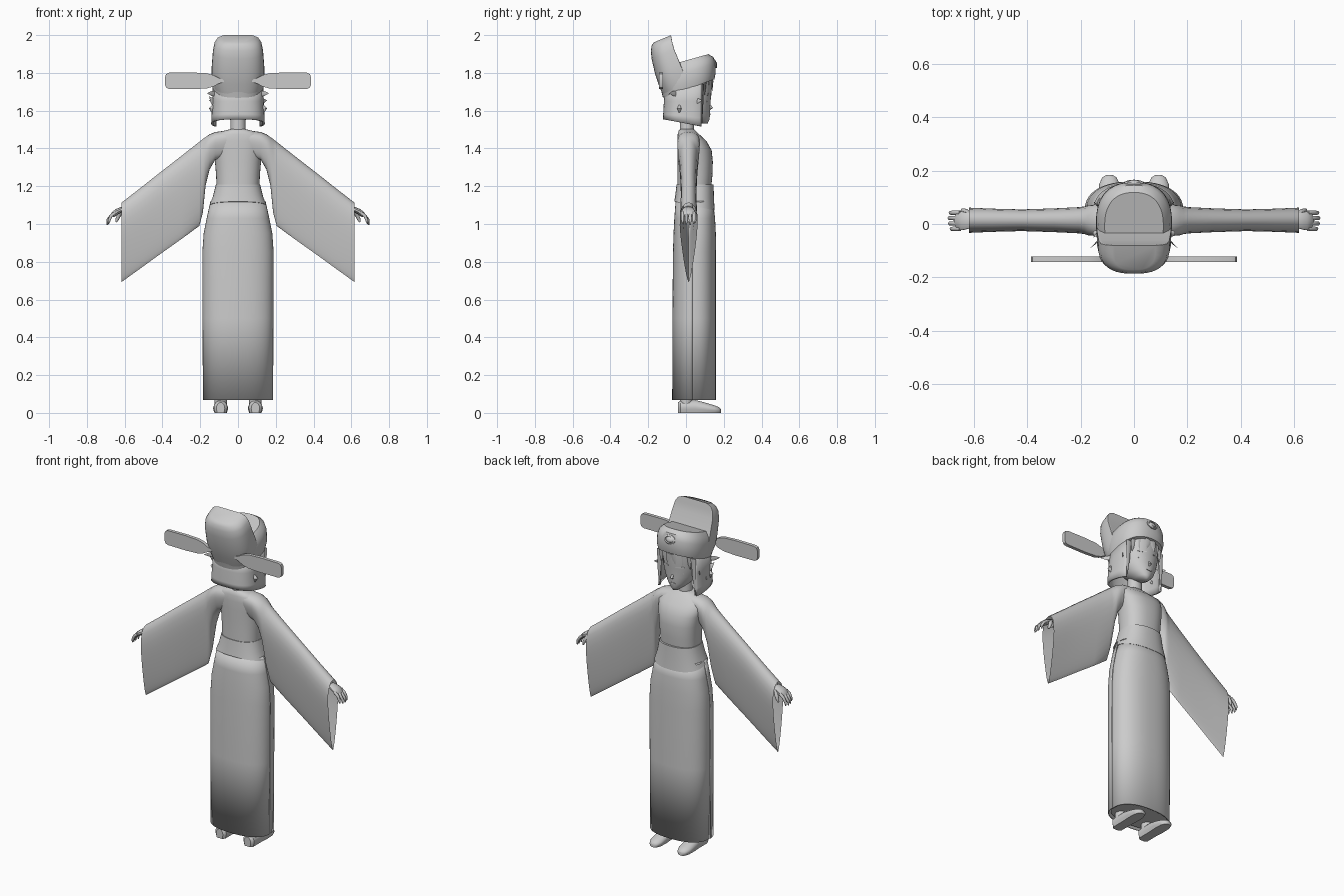
import bpy, bmesh, math
from mathutils import Vector

cube = bpy.data.objects.get("Cube")
if cube:
    bpy.data.objects.remove(cube, do_unlink=True)

mat = bpy.data.materials.new("plain grey")
mat.use_nodes = True
GREY = (0.6, 0.6, 0.6, 1)
mat.diffuse_color = GREY
mat.node_tree.nodes["Principled BSDF"].inputs["Base Color"].default_value = GREY


def loft(name, rows, closed=True, caps=True, mirror=False, thick=0, angle=40):
    """Skin a list of point rows into one smooth-shaded object."""
    bm = bmesh.new()
    vs = [[bm.verts.new(p) for p in row] for row in rows]
    n = len(rows[0])
    for a, b in zip(vs, vs[1:]):
        for i in range(n if closed else n - 1):
            j = (i + 1) % n
            bm.faces.new((a[i], a[j], b[j], b[i]))
    if caps and closed:
        bm.faces.new(vs[0][::-1])
        bm.faces.new(vs[-1])
    bmesh.ops.recalc_face_normals(bm, faces=bm.faces)
    me = bpy.data.meshes.new(name)
    bm.to_mesh(me)
    bm.free()
    me.materials.append(mat)
    ob = bpy.data.objects.new(name, me)
    bpy.context.collection.objects.link(ob)
    if thick:
        mod = ob.modifiers.new("thickness", "SOLIDIFY")
        mod.thickness = thick
        mod.offset = 0
    if mirror:
        ob.modifiers.new("mirror", "MIRROR")
    bpy.ops.object.select_all(action="DESELECT")
    ob.select_set(True)
    bpy.context.view_layer.objects.active = ob
    bpy.ops.object.shade_smooth_by_angle(angle=math.radians(angle))
    return ob


def oval(z, rx, back, front, power=2.4, slope=0, start=0, end=360, n=40):
    """Superellipse ring between two y limits; slope tilts it along y."""
    cy, ry, pts = (back + front) / 2, (front - back) / 2, []
    for i in range(n):
        t = math.radians(start + (end - start) * i / (n if end - start == 360 else n - 1))
        c, s = math.cos(t), math.sin(t)
        x = math.copysign(abs(c) ** (2 / power), c) * rx
        y = cy + math.copysign(abs(s) ** (2 / power), s) * ry
        pts.append((x, y, z + slope * y))
    return pts


def tube(name, path, radii, flat=1, mirror=True, n=10):
    """Round limb whose path bends up or down."""
    path, rows = [Vector(p) for p in path], []
    for i, p in enumerate(path):
        d = (path[min(i + 1, len(path) - 1)] - path[max(i - 1, 0)]).normalized()
        u = d.cross(Vector((0, 1, 0))).normalized()
        v = d.cross(u)
        rows.append([p + radii[i] * (flat * math.cos(a) * u + math.sin(a) * v)
                     for a in (math.tau * k / n for k in range(n))])
    return loft(name, rows, mirror=mirror)


# Shoes and ankles
rows = []
for y, w, h in ((-.043, .022, .055), (-.03, .036, .065), (.05, .036, .068),
                (.1, .04, .055), (.15, .038, .04), (.175, .026, .03), (.184, .01, .02)):
    rows.append([(.092 + w * math.cos(a), y, h * max(0, .45 + .55 * math.sin(a) * 1.0) if
                  math.sin(a) > -.5 else 0) for a in (math.tau * k / 20 for k in range(20))])
loft("shoes", rows, mirror=True)
tube("ankles", [(.092, 0, .04), (.092, 0, .2)], (.033, .036))

# Skirt: lining with a front and a back panel that part along the sides
skirt = ((.068, .183, -.07, .156), (.5, .185, -.069, .156), (.85, .186, -.066, .156),
         (.95, .179, -.063, .155), (1.03, .163, -.059, .151), (1.12, .143, -.052, .14))
loft("skirt_lining", [oval(z + .01, rx - .012, b + .012, f - .012) for z, rx, b, f in skirt])
loft("skirt_back", [oval(z, rx, b, f, start=183, end=357) for z, rx, b, f in skirt],
     closed=False, thick=.006)
loft("skirt_front", [oval(z, rx - .004, b, f, start=-4, end=184) for z, rx, b, f in skirt],
     closed=False, thick=.006)

# Sash, bodice and neck
loft("sash", [oval(1.105, .152, -.062, .152, slope=-.22), oval(1.15, .133, -.056, .148, slope=-.12),
              oval(1.21, .117, -.05, .146)])
loft("bodice", [oval(*r) for r in ((1.18, .113, -.046, .132), (1.26, .116, -.045, .14),
     (1.33, .122, -.045, .142), (1.39, .13, -.046, .136), (1.44, .14, -.046, .108),
     (1.475, .12, -.044, .07), (1.495, .07, -.038, .05), (1.502, .04, -.03, .04))], angle=60)
loft("neck", [oval(1.47, .042, -.034, .044, 2), oval(1.6, .038, -.03, .042, 2)])

# Wide hanging sleeves, open at the cuff
rows = []
for x, top, low, w, taper in ((.06, 1.495, 1.36, .05, .25), (.12, 1.487, 1.34, .053, .25),
        (.15, 1.475, 1.29, .054, .3), (.172, 1.46, 1.2, .054, .4), (.186, 1.45, 1.06, .053, .6),
        (.205, 1.435, .99, .052, .7), (.3, 1.36, .92, .047, .7), (.42, 1.267, .835, .043, .7),
        (.53, 1.18, .755, .046, .7), (.618, 1.112, .692, .05, .7)):
    ring, n = [], 14
    for k in range(2 * n):
        s = (1 - math.cos(math.pi * k / n)) / 2
        half = 1.28 * w * math.sqrt(1 - (1 - s) ** 6) * max(0, 1 - s) ** taper
        ring.append((x, .014 + (half if k < n else -half), top + (low - top) * s))
    rows.append(ring)
loft("sleeves", rows, caps=False, mirror=True, angle=60)

# Forearms, palms, fingers and thumbs
tube("forearms", [(.3, .012, 1.27), (.5, .012, 1.13), (.6, .012, 1.075)], (.035, .03, .024))
tube("palms", [(.585, .012, 1.087), (.615, .012, 1.078), (.64, .012, 1.066), (.66, .012, 1.05),
               (.667, .012, 1.042)], (.02, .03, .036, .034, .02), flat=.42)
for i, name in enumerate(("little", "ring", "middle", "index")):
    y, r = -.018 + .02 * i, .0085
    reach = (0, .006, .008, .004)[i]
    tube(name + "_fingers", [(.65, y, 1.06), (.672, y, 1.043), (.682 + reach, y, 1.02),
                             (.684 + reach, y, 1.003 - reach)], (r, r, r * .9, r * .4))
tube("thumbs", [(.615, .03, 1.075), (.628, .046, 1.05), (.64, .05, 1.025), (.645, .048, 1.01)],
     (.012, .011, .009, .004))

# Head and small raised facial features
loft("head", [oval(*r) for r in ((1.533, .016, .07, .115, 2), (1.55, .04, .02, .123, 2),
     (1.58, .072, -.04, .128, 2), (1.62, .096, -.075, .128, 2.1), (1.67, .108, -.09, .132, 2.2),
     (1.73, .112, -.095, .138, 2.2), (1.78, .11, -.09, .138, 2.2))], angle=80)
tube("nose", [(0, .118, 1.64), (0, .136, 1.614), (0, .122, 1.605)], (.004, .008, .004), mirror=False)


def face_plate(name, x, z, w, h, y, lean, mirror=True):
    ring = [(x + w * math.cos(a), y - lean * w * math.cos(a), z + h * math.sin(a))
            for a in (math.tau * k / 16 for k in range(16))]
    loft(name, [ring, [(px, py + .007, pz) for px, py, pz in ring]], mirror=mirror)


face_plate("eyes", .045, 1.65, .02, .013, .112, .45)
face_plate("eyebrows", .046, 1.683, .024, .004, .119, .45)
face_plate("mouth", 0, 1.58, .018, .004, .123, 0, False)

# Bobbed hair open around the face
loft("hair", [oval(z, rx, b, .125, 2.7, slope, 148, 392)
              for z, rx, b, slope in ((1.532, .136, -.116, -.19), (1.57, .134, -.115, -.1),
                                      (1.65, .13, -.111, 0), (1.75, .128, -.105, .2))],
     closed=False, thick=.012)


def lock(name, root, tip, width, mirror=True):
    """Flat pointed tuft from a root to a tip."""
    root, tip = Vector(root), Vector(tip)
    side = (tip - root).cross(Vector((0, 1, 0))).normalized() * width
    thick = Vector((0, .005, 0))
    rows = []
    for t, s in ((0, 1), (.5, .75), (1, .04)):
        p = root.lerp(tip, t)
        rows.append([p + side * s, p + thick * s, p - side * s, p - thick * s])
    loft(name, rows, mirror=mirror)


for i, x in enumerate((.015, .05, .085)):
    lock("fringe_%d" % (i + 1), (x, .14 - .018 * i, 1.76),
         (x + .012, .138 - .02 * i, 1.7 - .012 * i), .02)
lock("front_side_locks", (.112, .09, 1.74), (.118, .085, 1.52), .016)
lock("upper_back_tufts", (.12, -.05, 1.69), (.163, -.09, 1.692), .016)
lock("lower_front_tufts", (.12, .05, 1.65), (.153, .085, 1.655), .016)
lock("lower_back_tuft", (-.12, -.03, 1.635), (-.152, -.05, 1.675), .018, False)
lock("low_tuft", (-.12, 0, 1.61), (-.145, .01, 1.595), .014, False)
tube("earrings", [(.13, -.035, 1.63), (.142, -.035, 1.61), (.136, -.035, 1.59)], (.004, .012, .003))

# Hat: tilted front crown
loft("hat_crown", [oval(1.712, .134, -.122, .15, 2.4, .36), oval(1.745, .141, -.13, .157, 2.4, .34),
                   oval(1.8, .141, -.145, .156, 2.4, .33), oval(1.84, .132, -.15, .145, 2.4, .3),
                   oval(1.866, .11, -.135, .118, 2.4, .28)])

# Hat: tall back piece with a flat front face
rows = []
for z, rx, back, front in ((1.74, .13, -.125, .02), (1.8, .14, -.145, -.01),
        (1.86, .139, -.163, -.03), (1.95, .133, -.182, -.062), (1.995, .124, -.186, -.073),
        (2.02, .108, -.182, -.077), (2.033, .08, -.172, -.08)):
    rows.append([(x, min(y, front), z + .42 * min(y, front))
                 for x, y, _ in oval(z, rx, back, front + (front - back) * .6, 2.6)])
loft("hat_back", rows)

# Hat jewel: oval rim and stone on the front
ring = [(0, .152, 1.845)]
rows = [[(r * math.cos(a), y + .2 * r * math.sin(a) * -1, 1.85 + .7 * r * math.sin(a))
         for a in (math.tau * k / 24 for k in range(24))]
        for r, y in ((.036, .14), (.036, .156), (.028, .16), (.024, .154), (.016, .162), (.005, .164))]
loft("hat_jewel", rows)

# Hat wings: flat paddles sticking out sideways
outline = [(.075, .006), (.1, .014), (.13, .03), (.165, .04), (.24, .044), (.365, .043),
           (.38, .036), (.386, .022)]
edge = [(x, 1.758 + h) for x, h in outline] + [(x, 1.758 - h) for x, h in reversed(outline)]
loft("hat_wings", [[(x, y, z) for x, z in edge] for y in (-.142, -.122)], mirror=True, angle=30)
